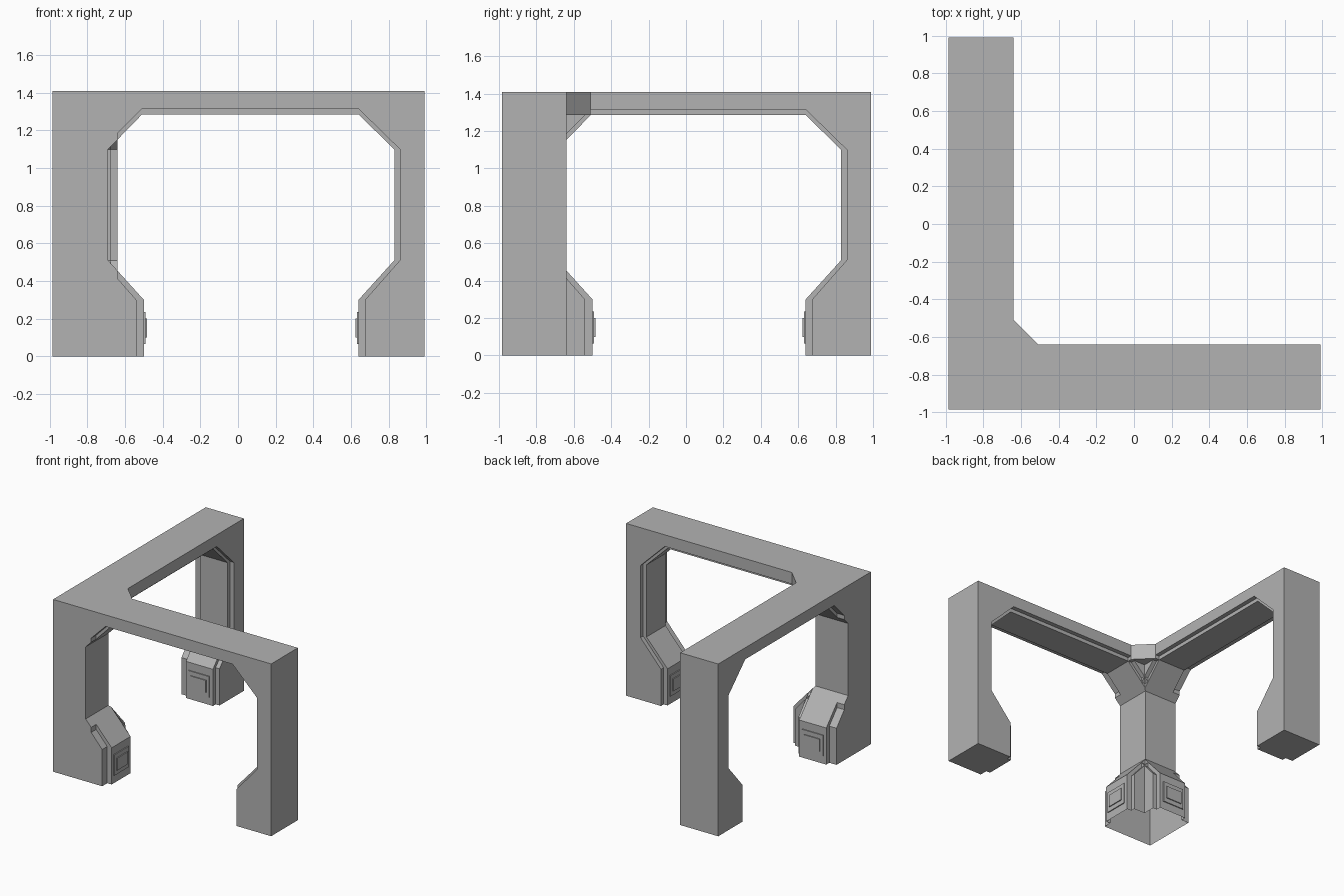
import bpy, bmesh
from mathutils import Matrix

if "Cube" in bpy.data.objects:
    bpy.data.objects.remove(bpy.data.objects["Cube"], do_unlink=True)

LOW, HIGH, TOP = -0.985, 0.99, 1.41
INNER = -0.64          # inner side of the beams
SWAP = Matrix(((0, 1, 0, 0), (1, 0, 0, 0), (0, 0, 1, 0), (0, 0, 0, 1)))

grey = bpy.data.materials.new("plain_grey")
grey.use_nodes = True
grey.diffuse_color = (0.45, 0.45, 0.45, 1)
grey.node_tree.nodes["Principled BSDF"].inputs["Base Color"].default_value = (0.45, 0.45, 0.45, 1)


def make_object(name, bm):
    bmesh.ops.recalc_face_normals(bm, faces=bm.faces)
    mesh = bpy.data.meshes.new(name)
    bm.to_mesh(mesh)
    bm.free()
    mesh.materials.append(grey)
    obj = bpy.data.objects.new(name, mesh)
    bpy.context.collection.objects.link(obj)
    return obj


def prism(name, points, offset):
    """Extrude a closed loop of points along an offset vector."""
    bm = bmesh.new()
    face = bm.faces.new([bm.verts.new(p) for p in points])
    new = bmesh.ops.extrude_face_region(bm, geom=[face])["geom"]
    bmesh.ops.translate(bm, vec=offset, verts=[v for v in new if isinstance(v, bmesh.types.BMVert)])
    return make_object(name, bm)


def boolean(target, tool, operation, keep_tool=False):
    mod = target.modifiers.new(operation, "BOOLEAN")
    mod.operation, mod.object, mod.solver = operation, tool, "EXACT"
    bpy.context.view_layer.update()
    graph = bpy.context.evaluated_depsgraph_get()
    mesh = bpy.data.meshes.new_from_object(target.evaluated_get(graph))
    target.modifiers.clear()
    target.data = mesh
    if not keep_tool:
        bpy.data.objects.remove(tool, do_unlink=True)


def swapped_copy(obj, name):
    """Mirror across the diagonal, turning one arch into the other."""
    bm = bmesh.new()
    bm.from_mesh(obj.data)
    bmesh.ops.transform(bm, matrix=SWAP, verts=bm.verts)
    return make_object(name, bm)


def opening(foot_l, leg_l, beam_z, leg_r, foot_r, base):
    """Outline of the arch opening, from the left foot over to the right foot."""
    return [(foot_l, base), (foot_l, 0.3), (leg_l, 0.51), (leg_l, 1.1),
            (-0.51, beam_z), (0.64, beam_z),
            (leg_r, 1.1), (leg_r, 0.51), (foot_r, 0.3), (foot_r, base)]


RIM = (-0.54, -0.725, 1.315, 0.86, 0.675)
CORE = (-0.5, -0.69, 1.285, 0.83, 0.64)


def arch(name, shape, y0, y1):
    loop = [(LOW, 0), (LOW, TOP), (HIGH, TOP), (HIGH, 0)]
    loop += opening(*shape, 0)[::-1]
    return prism(name, [(x, y0, z) for x, z in loop], (0, y1 - y0, 0))


# Front arch: full-depth rim with a raised core band
front_arch = arch("corner_frame", RIM, LOW, INNER)
boolean(front_arch, arch("core_band", CORE, -0.92, -0.675), "UNION")

# Trim the corner leg by the other arch's opening
trim = prism("corner_trim", [(-1.2, x, z) for x, z in opening(*CORE, -0.2)], (0.85, 0, 0))
boolean(front_arch, trim, "DIFFERENCE")

# Second arch and the gusset in the inner corner
boolean(front_arch, swapped_copy(front_arch, "side_arch"), "UNION")
gusset = prism("gusset", [(-0.7, -0.7, 1.285), (-0.51, -0.7, 1.285), (-0.51, INNER, 1.285),
                          (INNER, -0.51, 1.285), (-0.7, -0.51, 1.285)], (0, 0, TOP - 1.285))
boolean(front_arch, gusset, "UNION")

# The corner foot is open underneath
bm = bmesh.new()
bm.from_mesh(front_arch.data)
bmesh.ops.dissolve_limit(bm, angle_limit=0.01, verts=bm.verts, edges=bm.edges)
under = [f for f in bm.faces if f.normal.z < -0.9 and f.calc_center_median().z < 0.01
         and max(f.calc_center_median().xy) < -0.3]
bmesh.ops.delete(bm, geom=under, context="FACES")
bm.to_mesh(front_arch.data)
bm.free()


# Thin panels on the inner face of each foot
def foot_panel(name, x, direction):
    bm = bmesh.new()
    for width, height, depth in ((0.19, 0.17, 0.008), (0.14, 0.1, 0.016)):
        size = Matrix.Diagonal((depth, width, height, 1))
        place = Matrix.Translation((x + direction * depth / 2, -0.8, 0.15))
        bmesh.ops.create_cube(bm, size=1, matrix=place @ size)
    panel = make_object("front_" + name, bm)
    swapped_copy(panel, "side_" + name)


foot_panel("corner_foot_panel", -0.5, 1)
foot_panel("end_foot_panel", 0.64, -1)
